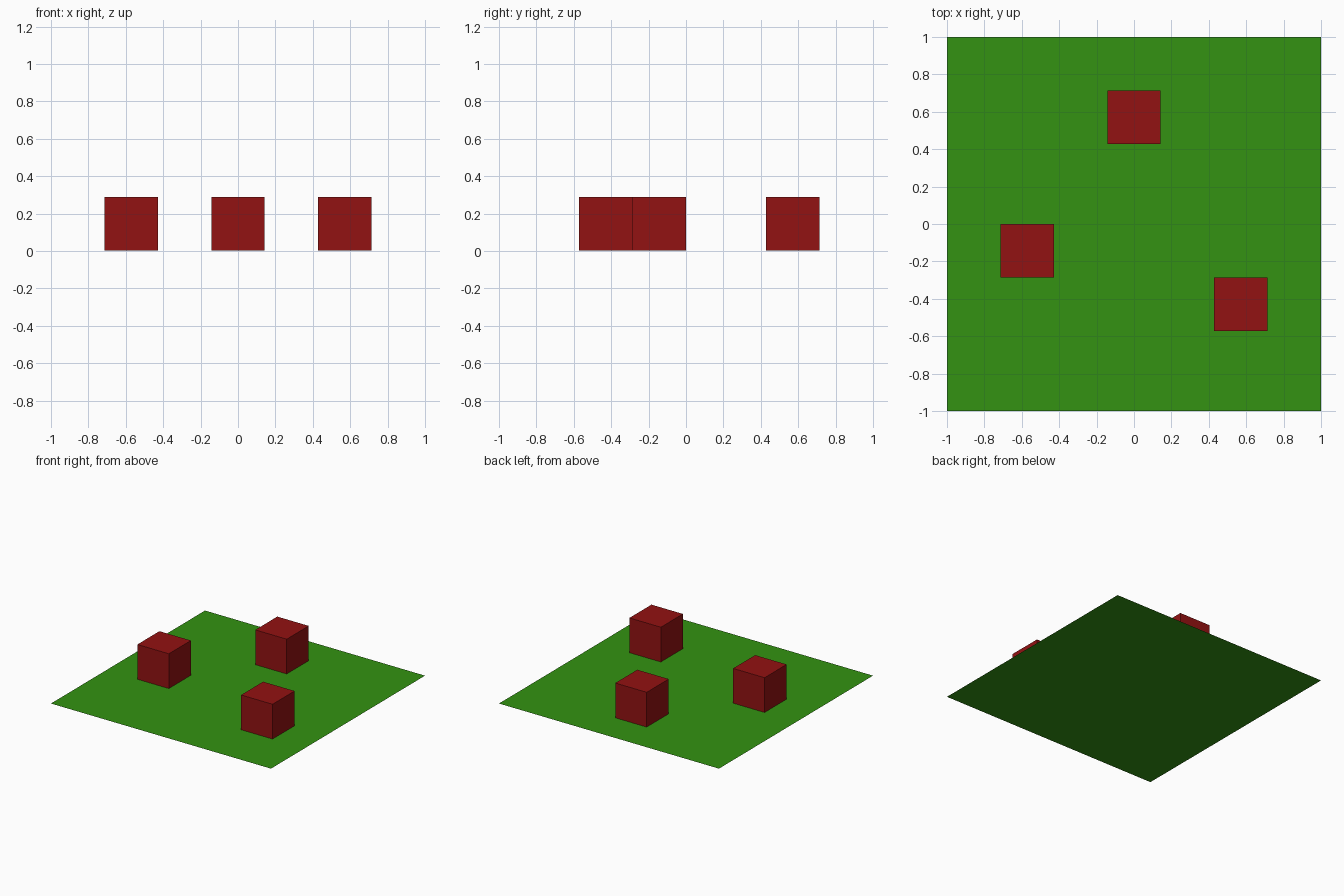
import bpy

if "Cube" in bpy.data.objects:
    bpy.data.objects.remove(bpy.data.objects["Cube"])


def material(name, colour):
    mat = bpy.data.materials.new(name)
    mat.diffuse_color = (*colour, 1)
    mat.use_nodes = True
    mat.node_tree.nodes["Principled BSDF"].inputs["Base Color"].default_value = mat.diffuse_color
    return mat


green = material("grass_green", (0.033, 0.29, 0.006))
red = material("block_red", (0.29, 0.006, 0.006))

# Flat square base
bpy.ops.mesh.primitive_plane_add(size=2)
base = bpy.context.object
base.name = "ground_sheet"
base.data.materials.append(green)

# Three cubes placed on a seven-by-seven layout, just above the sheet
cell = 2 / 7
lift = 0.003
for i, (col, row) in enumerate([(-2, -0.5), (0, 2), (2, -1.5)], 1):
    bpy.ops.mesh.primitive_cube_add(
        size=cell, location=(col * cell, row * cell, cell / 2 + lift))
    block = bpy.context.object
    block.name = f"block_{i}"
    block.data.materials.append(red)
